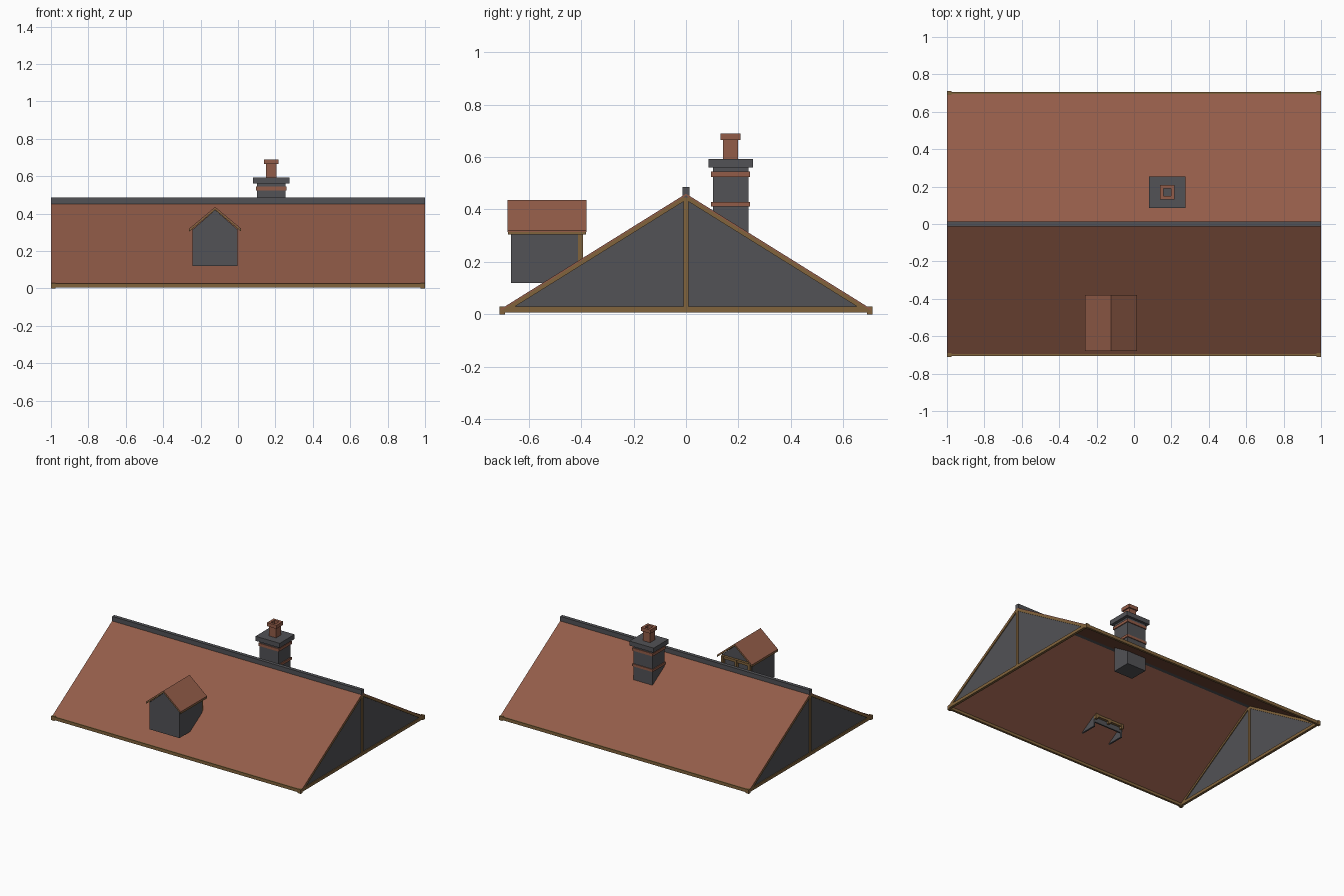
import bpy
import bmesh
from mathutils import Vector

if "Cube" in bpy.data.objects:
    bpy.data.objects.remove(bpy.data.objects["Cube"])


def material(name, rgb):
    m = bpy.data.materials.new(name)
    m.diffuse_color = (*rgb, 1)
    m.use_nodes = True
    m.node_tree.nodes["Principled BSDF"].inputs["Base Color"].default_value = m.diffuse_color
    return m


TILE = material("terracotta tile", (0.29, 0.108, 0.066))
GREY = material("slate grey", (0.085, 0.085, 0.093))
WOOD = material("timber brown", (0.22, 0.125, 0.045))


def prism(name, profile, axis, a, b, mat):
    """Extrude a 2D profile (other coordinate, z) along x or y from a to b."""
    bm = bmesh.new()
    pts = [(a, p, z) if axis == 'x' else (p, a, z) for p, z in profile]
    face = bm.faces.new([bm.verts.new(p) for p in pts])
    ext = bmesh.ops.extrude_face_region(bm, geom=[face])['geom']
    step = Vector((b - a, 0, 0)) if axis == 'x' else Vector((0, b - a, 0))
    bmesh.ops.translate(bm, vec=step,
                        verts=[v for v in ext if isinstance(v, bmesh.types.BMVert)])
    bmesh.ops.recalc_face_normals(bm, faces=bm.faces)
    mesh = bpy.data.meshes.new(name)
    bm.to_mesh(mesh)
    bm.free()
    mesh.materials.append(mat)
    ob = bpy.data.objects.new(name, mesh)
    bpy.context.collection.objects.link(ob)
    return ob


def box(name, x, y, z, mat):
    return prism(name, [(x[0], z[0]), (x[1], z[0]), (x[1], z[1]), (x[0], z[1])],
                 'y', y[0], y[1], mat)


def chevron(c, half, top, low, t):
    """Inverted V band of vertical thickness t."""
    return [(c - half, low), (c, top), (c + half, low),
            (c + half, low - t), (c, top - t), (c - half, low - t)]


# main roof covering and ridge cap
prism("roof_tiles", chevron(0, 0.705, 0.46, 0.021, 0.007), 'x', -1, 1, TILE)
box("ridge_cap", (-1, 1), (-0.013, 0.013), (0.445, 0.485), GREY)

# gable ends with timber framing
for s, side in ((-1, "left"), (1, "right")):
    prism(side + "_gable_wall", [(-0.68, 0.018), (0.68, 0.018), (0, 0.445)],
          'x', s * 0.988, s * 0.994, GREY)
    prism(side + "_rafters", chevron(0, 0.70, 0.454, 0.018, 0.018),
          'x', s * 0.982, s * 1.0, WOOD)
    box(side + "_tie_beam", sorted((s * 0.982, s * 1.0)), (-0.70, 0.70), (0.008, 0.03), WOOD)
    box(side + "_king_post", sorted((s * 0.982, s * 1.0)), (-0.01, 0.01), (0.02, 0.445), WOOD)

# eave beams and corner blocks
for s, side in ((-1, "front"), (1, "back")):
    box(side + "_eave_beam", (-1, 1), sorted((s * 0.69, s * 0.706)), (0.004, 0.027), WOOD)
    for e in (-1, 1):
        box(side + "_corner_block", sorted((e * 0.975, e)),
            sorted((s * 0.69, s * 0.71)), (0.0, 0.03), WOOD)

# chimney stack with bands, cap and hollow square pot
cx, cy = 0.178, 0.17


def stack(name, hx, hy, z0, z1, mat):
    return box(name, (cx - hx, cx + hx), (cy - hy, cy + hy), (z0, z1), mat)


def square_tube(name, h, wall, z0, z1):
    for s in (-1, 1):
        box(name, sorted((cx + s * h, cx + s * (h - wall))), (cy - h, cy + h), (z0, z1), TILE)
        box(name, (cx - h + wall, cx + h - wall),
            sorted((cy + s * h, cy + s * (h - wall))), (z0, z1), TILE)


stack("chimney_stack", 0.076, 0.068, 0.21, 0.57, GREY)
stack("lower_chimney_band", 0.082, 0.074, 0.411, 0.429, TILE)
stack("upper_chimney_band", 0.082, 0.074, 0.524, 0.544, TILE)
stack("chimney_cap", 0.097, 0.085, 0.56, 0.593, GREY)
square_tube("chimney_pot", 0.029, 0.009, 0.593, 0.67)
square_tube("chimney_pot_rim", 0.038, 0.018, 0.664, 0.69)

# dormer walls, open at the bottom
dx, dw = -0.122, 0.12
gable = [(dx - dw, 0.12), (dx + dw, 0.12), (dx + dw, 0.315), (dx, 0.42), (dx - dw, 0.315)]
prism("dormer_front_wall", gable, 'y', -0.668, -0.656, GREY)
prism("dormer_back_wall", [(p, max(z, 0.155)) for p, z in gable], 'y', -0.422, -0.412, GREY)
for s in (-1, 1):
    box("dormer_side_wall", sorted((dx + s * dw, dx + s * (dw - 0.012))),
        (-0.668, -0.412), (0.12, 0.318), GREY)

# dormer roof: tile skin over timber boards
prism("dormer_roof_tiles", chevron(dx, 0.139, 0.436, 0.32, 0.006), 'y', -0.68, -0.38, TILE)
prism("dormer_roof_boards", chevron(dx, 0.139, 0.43, 0.314, 0.01), 'y', -0.679, -0.381, WOOD)

# timber frame on the ridge-facing side of the dormer
for off in (-0.107, 0, 0.107):
    box("dormer_frame_post", (dx + off - 0.009, dx + off + 0.009), (-0.412, -0.392),
        (0.175, 0.315), WOOD)
for z in (0.20, 0.305):
    box("dormer_frame_rail", (dx - 0.116, dx + 0.116), (-0.412, -0.394),
        (z - 0.009, z + 0.009), WOOD)
